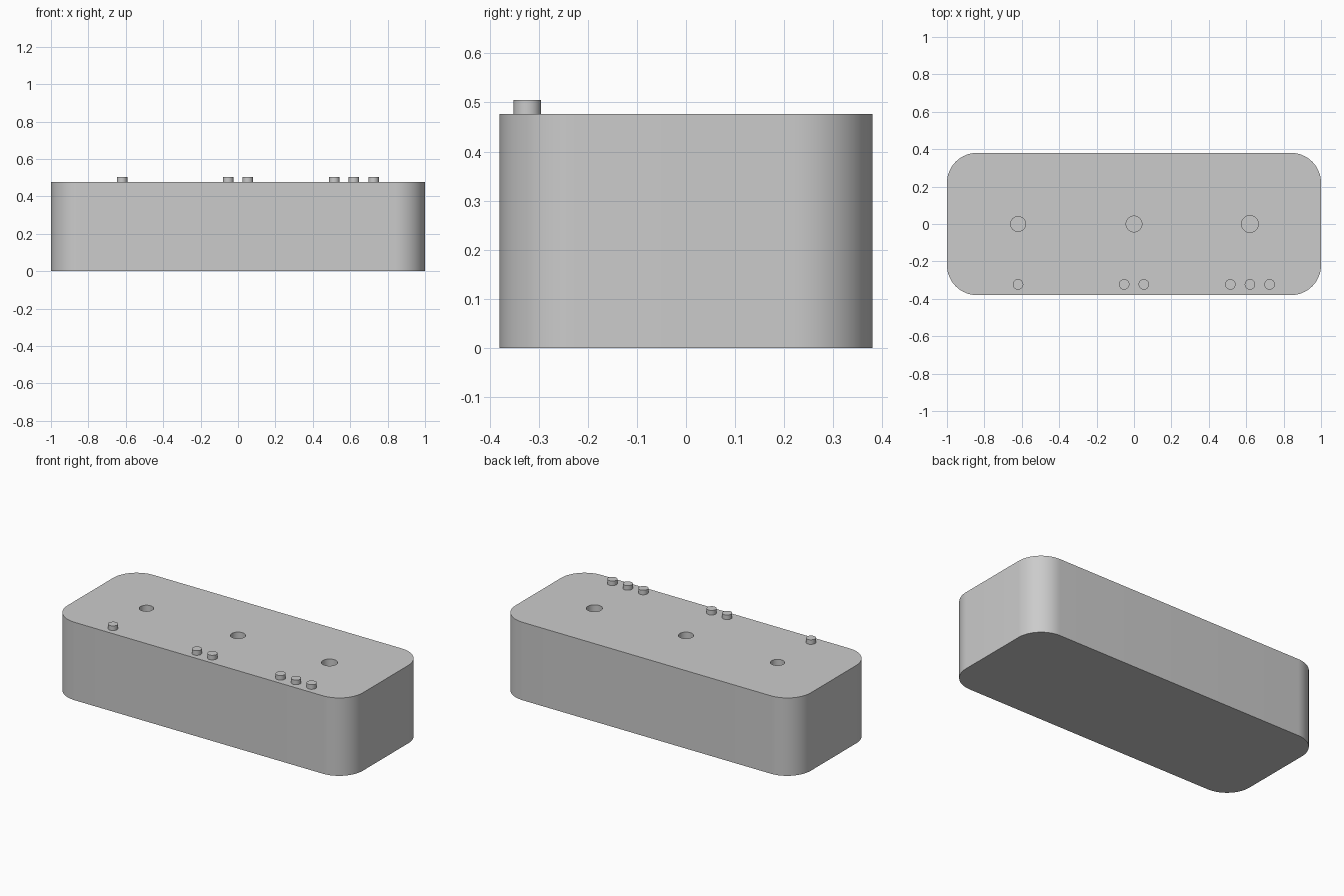
import bpy
import math

cube = bpy.data.objects.get("Cube")
if cube:
    bpy.data.objects.remove(cube, do_unlink=True)

HALF_X, HALF_Y, HEIGHT = 1.0, 0.38, 0.477
CORNER = 0.16
HOLE_DEPTH = 0.4

# Single grey material
grey = bpy.data.materials.new("plain grey")
grey.use_nodes = True
colour = (0.6, 0.6, 0.6, 1)
grey.diffuse_color = colour
grey.node_tree.nodes["Principled BSDF"].inputs["Base Color"].default_value = colour


def activate(obj):
    bpy.ops.object.select_all(action="DESELECT")
    obj.select_set(True)
    bpy.context.view_layer.objects.active = obj


def smooth(obj):
    activate(obj)
    bpy.ops.object.shade_smooth_by_angle(angle=math.radians(30))


def cylinder(name, x, y, radius, bottom, top, sides=48):
    bpy.ops.mesh.primitive_cylinder_add(
        vertices=sides, radius=radius, depth=top - bottom,
        location=(x, y, (bottom + top) / 2))
    obj = bpy.context.object
    obj.name = name
    obj.data.materials.append(grey)
    return obj


def rounded_block(name):
    """Extruded rectangle with rounded vertical corners."""
    steps = 16
    outline = []
    for quarter, (sx, sy) in enumerate([(1, 1), (-1, 1), (-1, -1), (1, -1)]):
        for i in range(steps + 1):
            a = (quarter + i / steps) * math.pi / 2
            outline.append((sx * (HALF_X - CORNER) + CORNER * math.cos(a),
                            sy * (HALF_Y - CORNER) + CORNER * math.sin(a)))
    n = len(outline)
    verts = [(x, y, z) for z in (0, HEIGHT) for x, y in outline]
    faces = [tuple(reversed(range(n))), tuple(range(n, 2 * n))]
    faces += [(i, (i + 1) % n, n + (i + 1) % n, n + i) for i in range(n)]
    mesh = bpy.data.meshes.new(name)
    mesh.from_pydata(verts, [], faces)
    mesh.materials.append(grey)
    obj = bpy.data.objects.new(name, mesh)
    bpy.context.collection.objects.link(obj)
    return obj


# Block with three blind holes of growing diameter
block = rounded_block("block")
for x, radius in [(-0.62, 0.04), (0, 0.0425), (0.62, 0.045)]:
    cutter = cylinder("hole_cutter", x, 0, radius, HEIGHT - HOLE_DEPTH, HEIGHT + 0.1)
    cutter.hide_render = True
    cut = block.modifiers.new("hole", "BOOLEAN")
    cut.operation = "DIFFERENCE"
    cut.solver = "EXACT"
    cut.object = cutter
    activate(block)
    bpy.ops.object.modifier_apply(modifier=cut.name)
    bpy.data.objects.remove(cutter, do_unlink=True)
smooth(block)

# Counting pegs along the front edge: one, two and three
for count, centre in [(1, -0.62), (2, 0), (3, 0.62)]:
    for i in range(count):
        x = centre + (i - (count - 1) / 2) * 0.105
        peg = cylinder(f"peg_{count}_{i + 1}", x, -0.323, 0.028, HEIGHT - 0.01, 0.505)
        smooth(peg)
